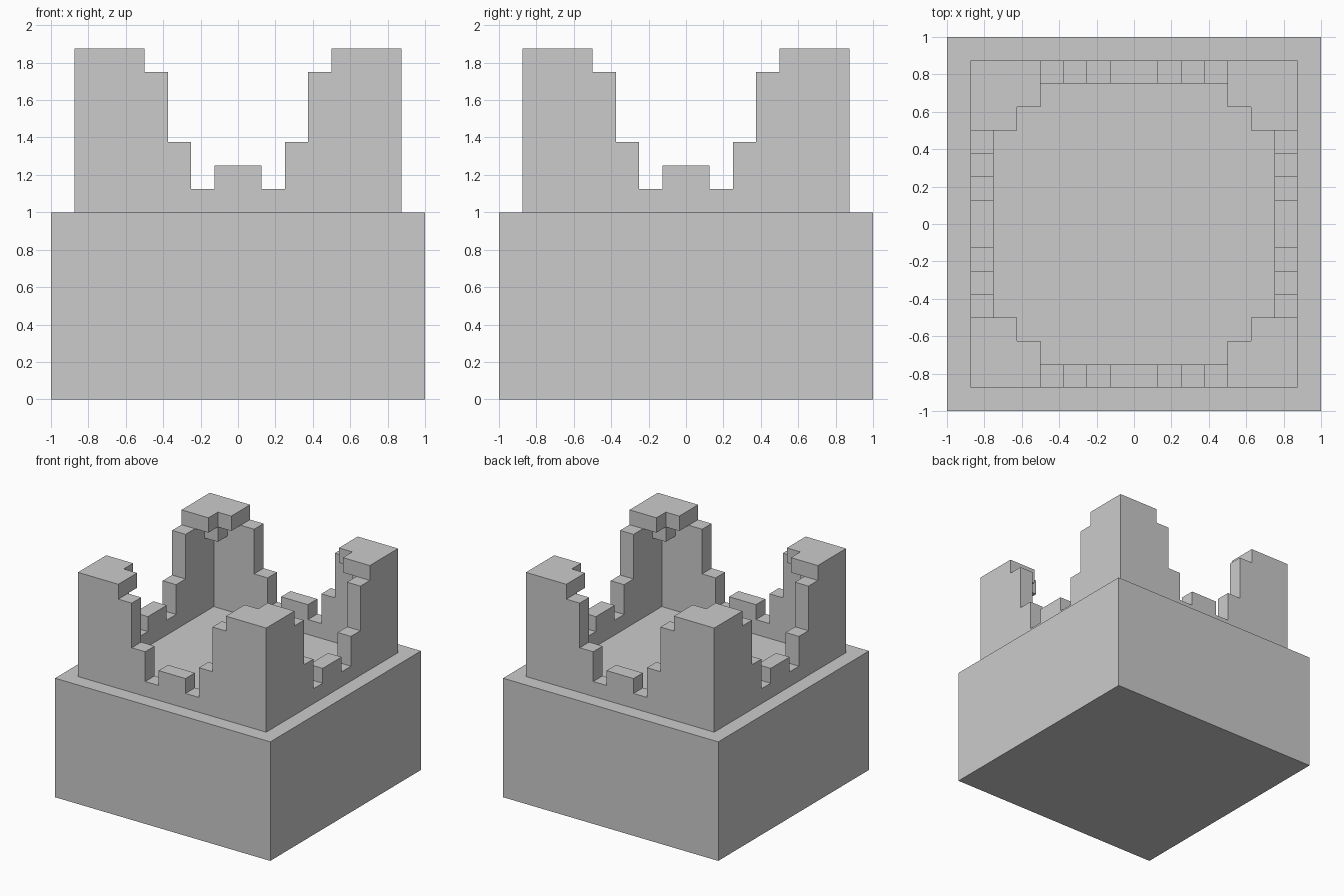
import bpy, bmesh
from mathutils import Matrix
from math import pi

if "Cube" in bpy.data.objects:
    bpy.data.objects.remove(bpy.data.objects["Cube"])

U = 0.125  # block unit


def finish(name, bm):
    bmesh.ops.remove_doubles(bm, verts=bm.verts, dist=1e-4)
    bmesh.ops.recalc_face_normals(bm, faces=bm.faces)
    mesh = bpy.data.meshes.new(name)
    bm.to_mesh(mesh)
    bm.free()
    obj = bpy.data.objects.new(name, mesh)
    bpy.context.collection.objects.link(obj)
    return obj


def prism(bm, outline, z0, z1):
    face = bm.faces.new([bm.verts.new((x, y, z0)) for x, y in outline])
    out = bmesh.ops.extrude_face_region(bm, geom=[face], use_keep_orig=True)
    moved = [v for v in out["geom"] if isinstance(v, bmesh.types.BMVert)]
    bmesh.ops.translate(bm, verts=moved, vec=(0, 0, z1 - z0))


# Solid square base
bm = bmesh.new()
prism(bm, [(-1, -1), (1, -1), (1, 1), (-1, 1)], 0, 1)
finish("base", bm)

# Stepped parapet: half profile in block units (distance from centre, height above base)
half = [(1, 2), (1, 1), (2, 1), (2, 3), (3, 3), (3, 6), (4, 6), (4, 7), (7, 7), (7, 0)]
profile = [(-x, z) for x, z in reversed(half)] + half
bm = bmesh.new()
for k in range(4):
    turn = Matrix.Rotation(k * pi / 2, 4, 'Z')

    def row(reach):
        # Ends are mitred so the four walls meet at the corners
        return [bm.verts.new(turn @ Matrix.Diagonal((U, U, U, 1)) @
                             bm_point(x, reach, z)) for x, z in profile]

    def bm_point(x, reach, z):
        return Matrix.Translation((max(-reach, min(reach, x)), -reach, z + 8)).to_translation()

    outer, inner = row(7), row(6)
    bm.faces.new(outer)
    bm.faces.new(inner)
    for i in range(1, len(profile) - 2):
        bm.faces.new((outer[i], outer[i + 1], inner[i + 1], inner[i]))
    # Underside closes the wall against the base
    bm.faces.new((outer[0], outer[-1], inner[-1], inner[0]))
finish("parapet_wall", bm)

# Overhanging corner brackets with a small corbel block beneath
cap = [(4, 6), (4, 5), (5, 5), (5, 4), (6, 4), (6, 6)]
corbel = [(5, 5), (6, 5), (6, 6), (5, 6)]
for sx, sx_name in ((-1, "left"), (1, "right")):
    for sy, sy_name in ((-1, "front"), (1, "back")):
        for part, outline, z in (("cap", cap, 14), ("corbel", corbel, 13)):
            bm = bmesh.new()
            prism(bm, [(sx * x * U, sy * y * U) for x, y in outline], z * U, (z + 1) * U)
            finish(f"{sy_name}_{sx_name}_corner_{part}", bm)
